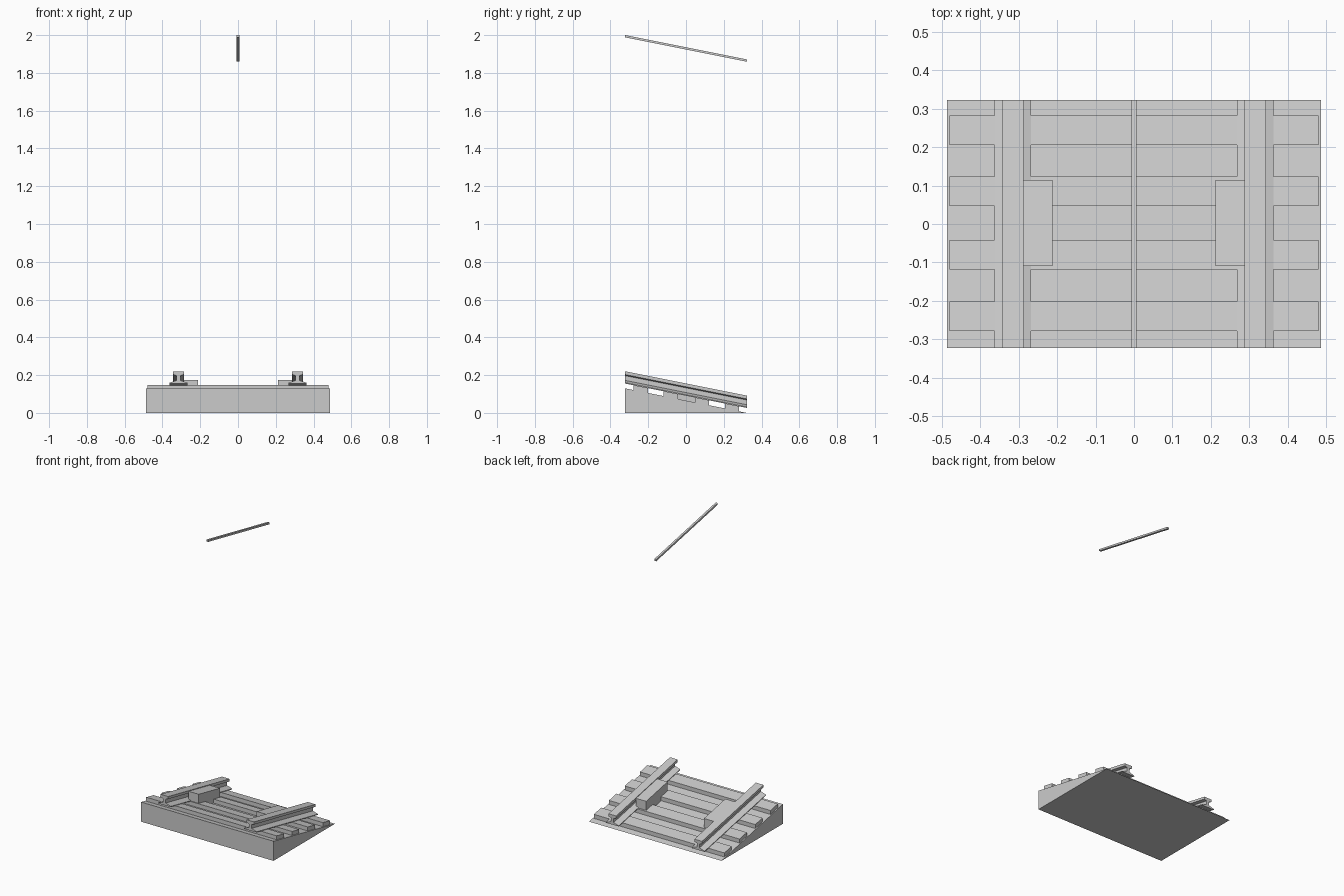
import bpy, bmesh

if "Cube" in bpy.data.objects:
    bpy.data.objects.remove(bpy.data.objects["Cube"])

HALF = 0.322          # half length along y
RISE = 0.13           # height of the ballast at the front
SLOPE = -0.2          # fall per unit of y


def drop(y):
    return SLOPE * (y + HALF)


def make(name, rings):
    """Solid lofted between two matching rings of points."""
    bm = bmesh.new()
    a, b = [[bm.verts.new(p) for p in ring] for ring in rings]
    n = len(a)
    bm.faces.new(a)
    bm.faces.new(b)
    for i in range(n):
        j = (i + 1) % n
        bm.faces.new((a[i], a[j], b[j], b[i]))
    bmesh.ops.recalc_face_normals(bm, faces=bm.faces)
    mesh = bpy.data.meshes.new(name)
    bm.to_mesh(mesh)
    bm.free()
    ob = bpy.data.objects.new(name, mesh)
    bpy.context.collection.objects.link(ob)
    return ob


def sloped(name, profile, y0=-HALF, y1=HALF):
    """Run an x-z profile down the slope, keeping the ends vertical."""
    return make(name, [[(x, y, z + drop(y)) for x, z in profile] for y in (y0, y1)])


def rect(x0, x1, z0, z1):
    return [(x0, z0), (x1, z0), (x1, z1), (x0, z1)]


# Wedge-shaped ballast bed
wedge = [(-HALF, 0), (HALF, 0), (-HALF, RISE)]
make("ballast_wedge", [[(x, y, z) for y, z in wedge] for x in (-0.486, 0.486)])

# Four sleepers
for i, y in enumerate((-0.240, -0.080, 0.085, 0.2435)):
    sloped(f"sleeper_{i + 1}", rect(-0.479, 0.479, RISE - 0.002, 0.156), y - 0.038, y + 0.038)

# Rail section: flat head, thin web, sloping foot
half_rail = [(0.047, 0.155), (0.047, 0.160), (0.010, 0.172),
             (0.010, 0.197), (0.028, 0.203), (0.028, 0.220)]
rail = half_rail + [(-x, z) for x, z in reversed(half_rail)]

# Rails and the blocks on their inner sides
for side, s in (("left", -1), ("right", 1)):
    sloped(f"rail_{side}", [(s * 0.315 + x, z) for x, z in rail])
    sloped(f"track_block_{side}", rect(s * 0.212, s * 0.288, RISE - 0.002, 0.216), -0.109, 0.114)

# Overhead wire
sloped("overhead_wire", rect(-0.007, 0.007, 1.988, 2.0))
